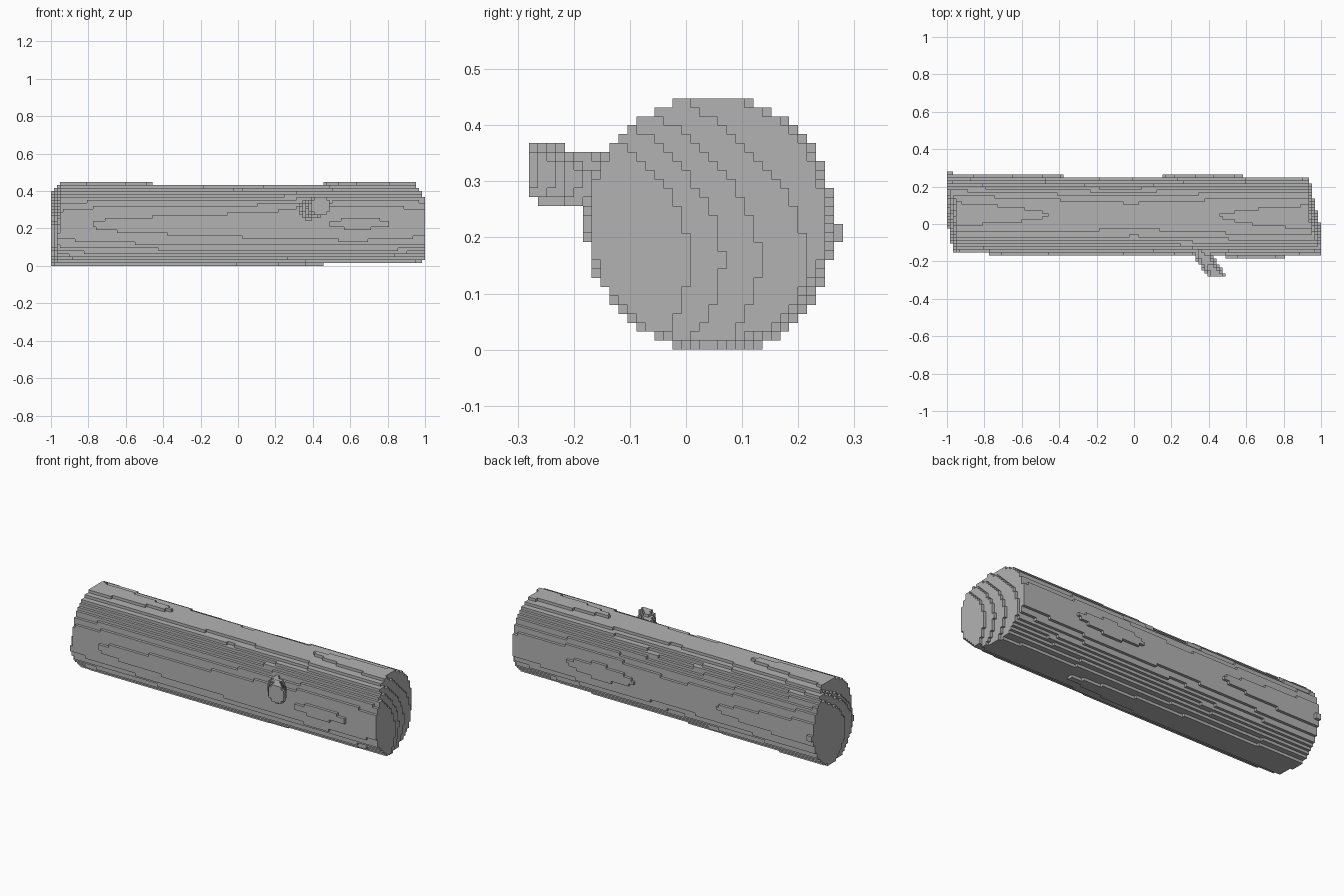
import bpy, bmesh, math
from mathutils import Vector

if "Cube" in bpy.data.objects:
    bpy.data.objects.remove(bpy.data.objects["Cube"], do_unlink=True)

V = 0.016                      # block size
NX, NY, NZ = 125, 35, 28       # blocks along each axis

bark = bpy.data.materials.new("grey_bark")
bark.use_nodes = True
grey = (0.45, 0.45, 0.45, 1)
bark.diffuse_color = grey
bark.node_tree.nodes["Principled BSDF"].inputs["Base Color"].default_value = grey


def along(points, x):
    """Linear interpolation through (x, value) points."""
    for (x0, a), (x1, b) in zip(points, points[1:]):
        if x <= x1:
            return a + (b - a) * (x - x0) / (x1 - x0)
    return points[-1][1]


# Extents of the trunk along its length
BACK = [(-1, .264), (-.37, .256), (-.1, .25), (.15, .256), (.37, .26), (.58, .256), (1, .246)]
FRONT = [(-1, -.152), (-.75, -.161), (0, -.168), (.5, -.1763), (.65, -.178), (.8, -.1763), (1, -.17)]
TOP = [(-1, .449), (-.53, .441), (0, .434), (.53, .441), (1, .449)]
BOTTOM = [(-1, -.008), (-.2, -.002), (.38, .007), (1, .014)]


def in_trunk(x, y, z):
    b, f, t, u = (along(p, x) for p in (BACK, FRONT, TOP, BOTTOM))
    dy = abs(y - (b + f) / 2) / ((b - f) / 2)
    dz = abs(z - (t + u) / 2) / ((t - u) / 2)
    if dy ** 2.1 + dz ** 2.1 > 1:
        return False
    # Stepped, curved saw cuts at both ends
    arc = (z - .16) ** 2
    right = sum(y + 2.7 * arc > s for s in (.007, .065, .13, .215))
    left = sum(-y + 4 * arc > s for s in (.03, .11, .145))
    return -1 + left * V < x < 1 - right * V


def in_branch(x, y, z):
    if not -.28 < y < -.1:
        return False
    out = (-.17 - y) / .11
    cx, cz = .37 + .075 * out, .298 + .022 * out
    return math.hypot(x - cx, (z - cz) * .95) < .05


def in_splinter(x, y, z):
    return x < -.97 and .2 < y and .192 < z < .224


def block_object(name, inside):
    """Fill the grid by a rule and skin its outer block faces."""
    def centre(c):
        return ((c[0] + .5) * V - 1, (c[1] + .5) * V - .28, (c[2] + .5) * V)

    cells = {(i, j, k) for i in range(NX) for j in range(NY) for k in range(NZ)
             if inside(*centre((i, j, k)))}
    bm = bmesh.new()
    corners = {}

    def corner(p):
        if p not in corners:
            corners[p] = bm.verts.new((p[0] * V - 1, p[1] * V - .28, p[2] * V))
        return corners[p]

    for c in cells:
        for axis in range(3):
            for side in (0, 1):
                n = list(c)
                n[axis] += 2 * side - 1
                if tuple(n) in cells:
                    continue
                ring = []
                for a, b in ((0, 0), (1, 0), (1, 1), (0, 1)):
                    p = list(c)
                    p[axis] += side
                    p[(axis + 1) % 3] += a
                    p[(axis + 2) % 3] += b
                    ring.append(corner(tuple(p)))
                bm.faces.new(ring if side else ring[::-1])
    # Merge flat areas into clean plates
    bmesh.ops.dissolve_limit(bm, angle_limit=math.radians(1), verts=bm.verts[:], edges=bm.edges[:])
    mesh = bpy.data.meshes.new(name)
    bm.to_mesh(mesh)
    bm.free()
    mesh.materials.append(bark)
    obj = bpy.data.objects.new(name, mesh)
    bpy.context.collection.objects.link(obj)
    return obj


block_object("log", lambda x, y, z: in_trunk(x, y, z) or in_branch(x, y, z) or in_splinter(x, y, z))
